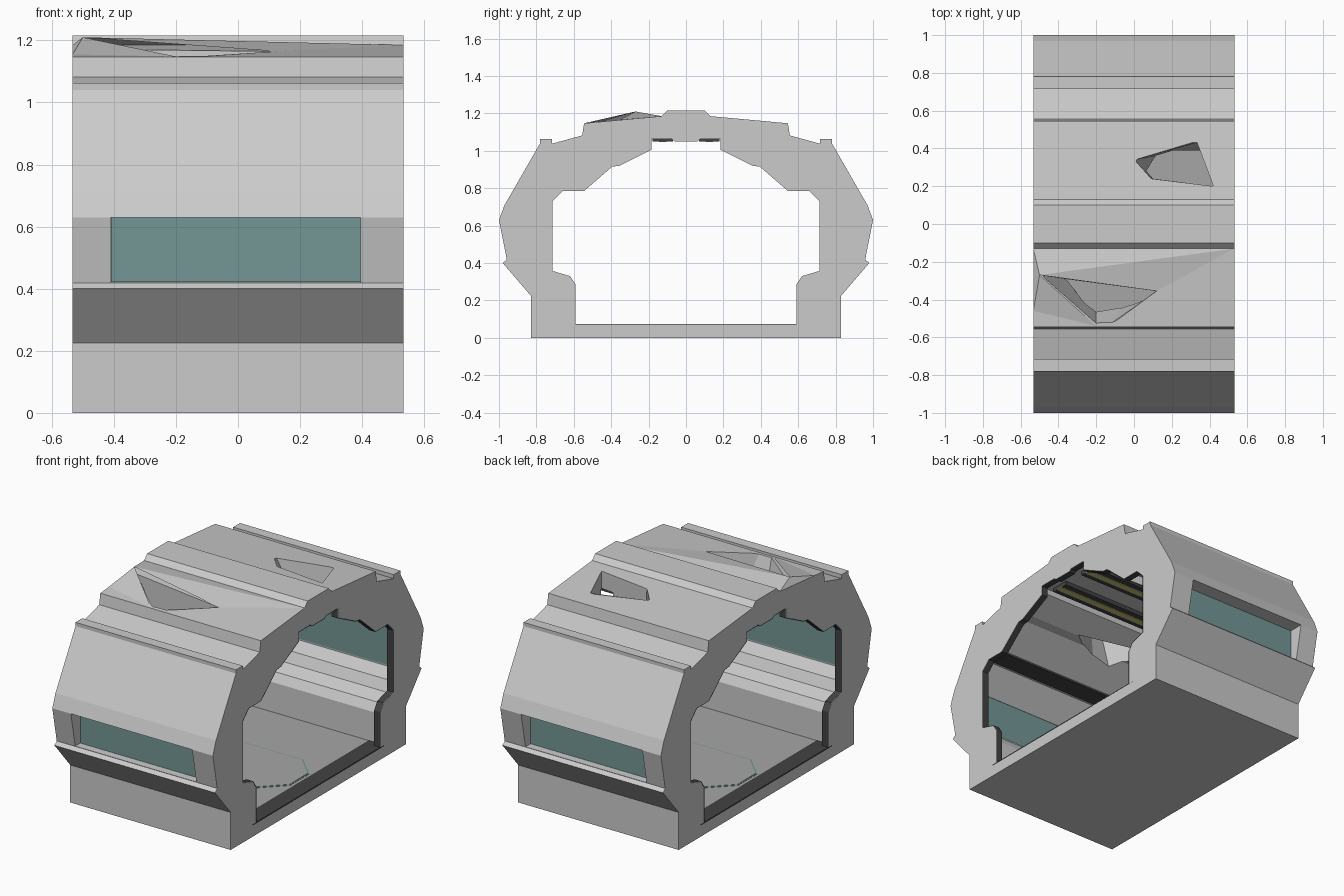
import bpy, bmesh

cube = bpy.data.objects.get("Cube")
if cube:
    bpy.data.objects.remove(cube, do_unlink=True)

HALF = 0.533   # half length of the corridor along x
FRAME = 0.493  # inner side of the end frames


def material(name, colour):
    m = bpy.data.materials.new(name)
    m.use_nodes = True
    m.diffuse_color = (*colour, 1)
    m.node_tree.nodes["Principled BSDF"].inputs["Base Color"].default_value = (*colour, 1)
    return m


hull_grey = material("hull grey", (0.6, 0.6, 0.6))
floor_grey = material("floor grey", (0.38, 0.38, 0.38))
trim_dark = material("dark trim", (0.055, 0.055, 0.055))
glass_teal = material("teal glass", (0.175, 0.31, 0.305))
lamp_yellow = material("lamp yellow", (0.6, 0.57, 0.2))


def finish(name, bm, mat, recalc=True):
    if recalc:
        bmesh.ops.recalc_face_normals(bm, faces=bm.faces)
    mesh = bpy.data.meshes.new(name)
    bm.to_mesh(mesh)
    bm.free()
    mesh.materials.append(mat)
    obj = bpy.data.objects.new(name, mesh)
    bpy.context.collection.objects.link(obj)
    return obj


def loft(name, lower, upper, mat, caps=True):
    """Join two matching loops of points with side walls and optional end caps."""
    bm = bmesh.new()
    a = [bm.verts.new(p) for p in lower]
    b = [bm.verts.new(p) for p in upper]
    n = len(a)
    for i in range(n):
        j = (i + 1) % n
        bm.faces.new((a[i], a[j], b[j], b[i]))
    if caps:
        bm.faces.new(a[::-1])
        bm.faces.new(b)
    return finish(name, bm, mat)


def prism(name, profile, x0, x1, mat, caps=True):
    return loft(name, [(x0, y, z) for y, z in profile],
                [(x1, y, z) for y, z in profile], mat, caps)


def box(name, x0, x1, y0, y1, z0, z1, mat):
    return prism(name, [(y0, z0), (y1, z0), (y1, z1), (y0, z1)], x0, x1, mat)


def mirrored(half):
    return half + [(-y, z) for y, z in reversed(half)]


def cut(target, cutter):
    cutter.hide_render = True
    mod = target.modifiers.new("cut", "BOOLEAN")
    mod.operation = "DIFFERENCE"
    mod.solver = "EXACT"
    mod.object = cutter
    bpy.context.view_layer.objects.active = target
    bpy.ops.object.modifier_apply(modifier=mod.name)
    bpy.data.objects.remove(cutter, do_unlink=True)


# Outer shell, end frame opening and the wider room between the frames
outer = mirrored([(0.83, 0), (0.83, 0.225), (0.98, 0.4), (0.958, 0.418), (1.0, 0.63),
                  (0.97, 0.71), (0.78, 1.04), (0.78, 1.062), (0.716, 1.062), (0.716, 1.038),
                  (0.555, 1.082), (0.545, 1.147), (0.13, 1.185), (0.1, 1.215)])
opening = mirrored([(0.59, 0.07), (0.59, 0.285), (0.62, 0.33), (0.715, 0.358), (0.715, 0.73),
                    (0.66, 0.785), (0.545, 0.785), (0.395, 0.915), (0.355, 0.92),
                    (0.185, 1.005), (0.185, 1.062), (0.075, 1.062), (0.06, 1.05)])
room = mirrored([(0.63, 0.068), (0.63, 0.25), (0.66, 0.3), (0.74, 0.33), (0.77, 0.39),
                 (0.86, 0.42), (0.86, 0.69), (0.74, 0.83), (0.59, 0.83), (0.42, 0.96),
                 (0.36, 0.965), (0.21, 1.04), (0.21, 1.075)])
shell = prism("corridor_shell", outer, -HALF, HALF, hull_grey)
cut(shell, prism("opening_cutter", opening, -0.7, 0.7, hull_grey))
cut(shell, prism("room_cutter", room, -FRAME, FRAME, hull_grey))

# Side windows: recessed outside pane and flush inside pane in each wall
for side, s in (("front", -1), ("back", 1)):
    def pane(name, x0, x1, ya, yb, z0, z1, mat):
        return box(name, x0, x1, *sorted((s * ya, s * yb)), z0, z1, mat)
    cut(shell, pane("window_cutter", -0.41, 0.395, 0.905, 1.1, 0.42, 0.63, hull_grey))
    pane(side + "_window_glass", -0.409, 0.394, 0.903, 0.912, 0.421, 0.629, glass_teal)
    pane(side + "_inner_glass", -0.41, 0.395, 0.854, 0.862, 0.43, 0.685, glass_teal)
    pane(side + "_ceiling_trim", -FRAME, FRAME, 0.6, 0.72, 0.824, 0.832, trim_dark)
    # Lamp housing with a glowing strip below it
    pane(side + "_lamp_housing", -0.45, 0.45, 0.07, 0.18, 1.05, 1.08, trim_dark)
    pane(side + "_lamp_strip", -0.45, 0.45, 0.105, 0.145, 1.046, 1.052, lamp_yellow)

# Torn holes through the roof, narrowing downwards
holes = [
    ([(-0.5, -0.27), (0.12, -0.355), (-0.13, -0.54), (-0.2, -0.54)],
     [(-0.27, -0.305), (0.115, -0.355), (-0.05, -0.42), (-0.2, -0.45)]),
    ([(0.0, 0.34), (0.33, 0.44), (0.42, 0.2), (0.09, 0.24)],
     [(0.16, 0.37), (0.36, 0.37), (0.42, 0.2), (0.11, 0.24)]),
]
for top, bottom in holes:
    cut(shell, loft("hole_cutter", [(x, y, 0.87) for x, y in bottom],
                    [(x, y, 1.2) for x, y in top], hull_grey))

# Bent roof plating rising to a peak beside the front hole
bm = bmesh.new()
peak, back_left, back_right, hole_right, hole_front, front_left = [bm.verts.new(p) for p in (
    (-0.5, -0.27, 1.21), (-HALF, -0.13, 1.185), (HALF, -0.13, 1.185),
    (0.12, -0.355, 1.165), (-0.2, -0.54, 1.148), (-HALF, -0.46, 1.155))]
for a, b in ((back_right, back_left), (hole_right, back_right),
             (front_left, hole_front), (back_left, front_left)):
    bm.faces.new((peak, a, b))
finish("bent_roof_plate", bm, hull_grey, recalc=False)

# Floor plate and dark trim lining both ends of the passage
box("floor_plate", -FRAME, FRAME, -0.629, 0.629, 0.064, 0.0715, floor_grey)
rim = [(y * 0.995, 0.56 + (z - 0.56) * 0.995) for y, z in opening]
for name, s in (("left", 1), ("right", -1)):
    x0, x1 = sorted((s * FRAME, s * HALF))
    prism(name + "_end_trim", rim, x0, x1, trim_dark, caps=False)
    x0, x1 = sorted((s * 0.43, s * HALF))
    box(name + "_floor_trim", x0, x1, -0.625, 0.625, 0.067, 0.0745, trim_dark)


# Octagonal floor hatch with a thin teal border
def octagon(w, d, c, z):
    half = [(w, -d + c), (w, d - c), (w - c, d), (c - w, d)]
    return [(x, y, z) for x, y in half + [(-x, -y) for x, y in half]]


loft("hatch_border", octagon(0.41, 0.22, 0.13, 0.068), octagon(0.41, 0.22, 0.13, 0.073), glass_teal)
loft("hatch_plate", octagon(0.402, 0.212, 0.127, 0.069), octagon(0.402, 0.212, 0.127, 0.0745), floor_grey)
